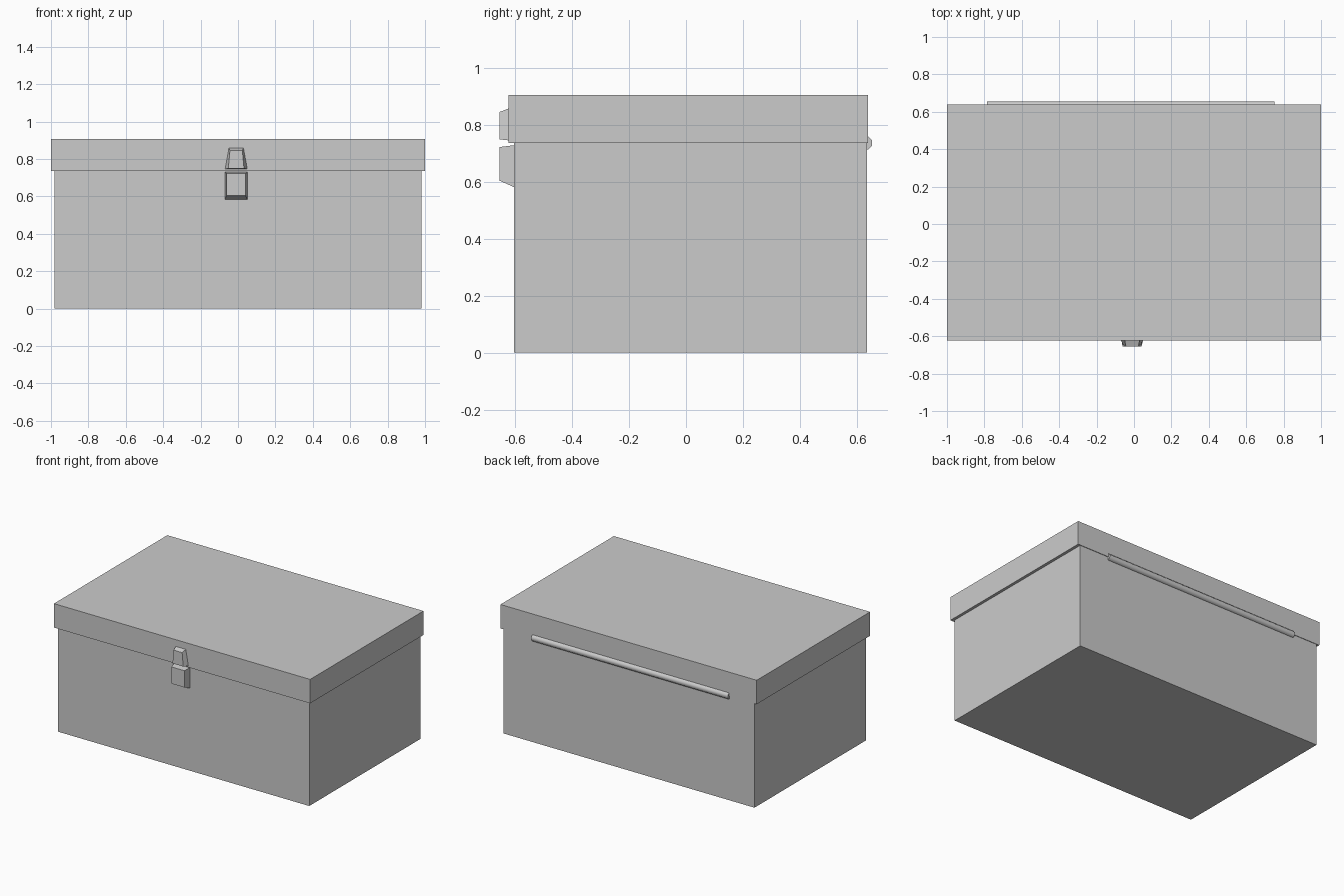
import bpy, bmesh, math

cube = bpy.data.objects.get("Cube")
if cube:
    bpy.data.objects.remove(cube, do_unlink=True)

GREY = (0.6, 0.6, 0.6, 1.0)
mat = bpy.data.materials.new("plain grey")
mat.use_nodes = True
mat.diffuse_color = GREY
mat.node_tree.nodes["Principled BSDF"].inputs["Base Color"].default_value = GREY


def add_object(name, bm):
    bmesh.ops.recalc_face_normals(bm, faces=bm.faces)
    mesh = bpy.data.meshes.new(name)
    bm.to_mesh(mesh)
    bm.free()
    mesh.materials.append(mat)
    obj = bpy.data.objects.new(name, mesh)
    bpy.context.collection.objects.link(obj)
    return obj


def loft(name, ring_a, ring_b):
    """Close two matching rings of points into a solid."""
    bm = bmesh.new()
    a = [bm.verts.new(p) for p in ring_a]
    b = [bm.verts.new(p) for p in ring_b]
    bm.faces.new(a)
    bm.faces.new(b)
    n = len(a)
    for i in range(n):
        j = (i + 1) % n
        bm.faces.new((a[i], a[j], b[j], b[i]))
    return add_object(name, bm)


def box(name, half_x, y0, y1, z0, z1):
    def ring(z):
        return [(-half_x, y0, z), (half_x, y0, z), (half_x, y1, z), (-half_x, y1, z)]
    return loft(name, ring(z0), ring(z1))


def plate(y, z0, half0, z1, half1, cx=-0.01):
    """Upright trapezoid, half0 wide at the bottom and half1 at the top."""
    return [(cx - half0, y, z0), (cx + half0, y, z0), (cx + half1, y, z1), (cx - half1, y, z1)]


# Box body and overhanging lid
box("box_body", 0.98, -0.605, 0.636, 0, 0.74)
box("lid", 1.0, -0.624, 0.64, 0.737, 0.906)

# Two-part front latch
loft("latch_hasp", plate(-0.62, 0.746, 0.061, 0.86, 0.04),
     plate(-0.656, 0.75, 0.042, 0.846, 0.033))
loft("latch_catch", plate(-0.60, 0.58, 0.061, 0.73, 0.061),
     plate(-0.656, 0.605, 0.051, 0.723, 0.051))

# Eight-sided hinge rod along the back seam
def octagon(x, cy=0.632, cz=0.737, r=0.0245):
    angles = [math.radians(22.5 + 45 * i) for i in range(8)]
    return [(x, cy + r * math.cos(t), cz + r * math.sin(t)) for t in angles]

hinge = loft("hinge_rod", octagon(-0.785), octagon(0.75))
for poly in hinge.data.polygons:
    poly.use_smooth = abs(poly.normal.x) < 0.5
bpy.context.view_layer.objects.active = hinge
hinge.select_set(True)
bpy.ops.object.shade_smooth_by_angle(angle=math.radians(50))
hinge.select_set(False)
